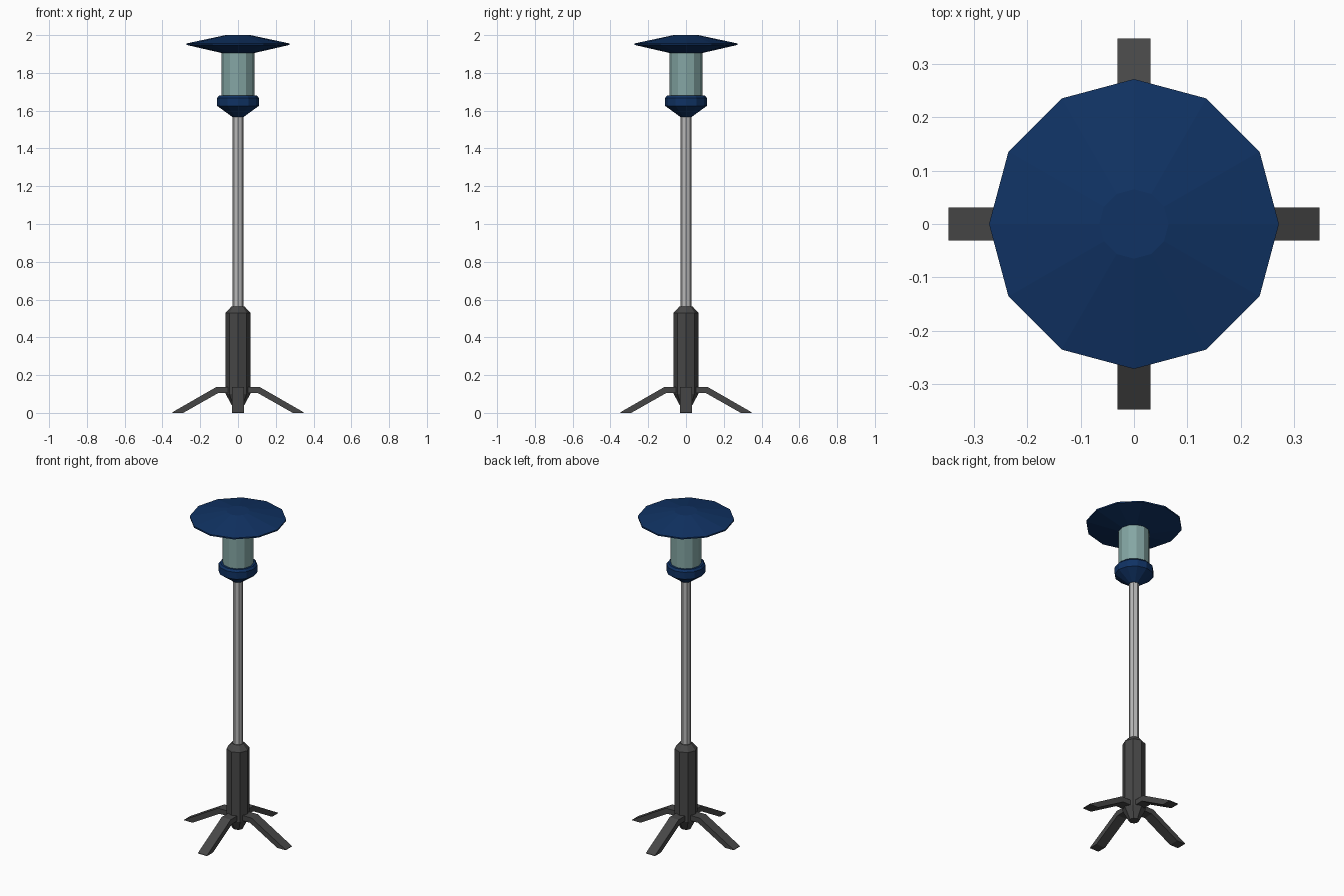
import bpy, bmesh, math
from mathutils import Matrix, Vector

cube = bpy.data.objects.get("Cube")
if cube:
    bpy.data.objects.remove(cube, do_unlink=True)


def material(name, colour):
    mat = bpy.data.materials.new(name)
    mat.use_nodes = True
    rgba = (*colour, 1)
    mat.diffuse_color = rgba
    bsdf = next(n for n in mat.node_tree.nodes if n.type == 'BSDF_PRINCIPLED')
    bsdf.inputs["Base Color"].default_value = rgba
    bsdf.inputs["Roughness"].default_value = 0.7
    return mat


NAVY = material("navy paint", (0.005, 0.032, 0.125))
GLASS = material("pale teal glass", (0.23, 0.38, 0.37))
STEEL = material("light grey steel", (0.48, 0.48, 0.48))
IRON = material("dark grey iron", (0.062, 0.062, 0.062))


def finish(name, bm, mat):
    bmesh.ops.recalc_face_normals(bm, faces=bm.faces)
    mesh = bpy.data.meshes.new(name)
    bm.to_mesh(mesh)
    bm.free()
    mesh.materials.append(mat)
    obj = bpy.data.objects.new(name, mesh)
    bpy.context.collection.objects.link(obj)
    return obj


def lathe(name, profile, sides, mat):
    """Closed faceted solid from (radius, height) points, bottom to top."""
    bm = bmesh.new()
    rings = []
    for r, z in profile:
        rings.append([bm.verts.new((r * math.cos(math.tau * i / sides),
                                    r * math.sin(math.tau * i / sides), z))
                      for i in range(sides)])
    for low, high in zip(rings, rings[1:]):
        for i in range(sides):
            j = (i + 1) % sides
            bm.faces.new((low[i], low[j], high[j], high[i]))
    bm.faces.new(rings[0])
    bm.faces.new(rings[-1])
    return finish(name, bm, mat)


def leg(name, angle):
    """Bent flat bar, its side outline extruded across its width."""
    outline = [(0.04, 0.105), (0.105, 0.105), (0.29, 0), (0.348, 0),
               (0.348, 0.003), (0.115, 0.137), (0.04, 0.137)]
    bm = bmesh.new()
    side = bm.faces.new([bm.verts.new((x, -0.031, z)) for x, z in outline])
    grown = bmesh.ops.extrude_face_region(bm, geom=[side])
    moved = [v for v in grown["geom"] if isinstance(v, bmesh.types.BMVert)]
    bmesh.ops.translate(bm, verts=moved, vec=Vector((0, 0.062, 0)))
    bm.transform(Matrix.Rotation(angle, 4, 'Z'))
    return finish(name, bm, IRON)


# Foot and pole
lathe("base_column", [(0.03, 0.035), (0.065, 0.1), (0.065, 0.53), (0.035, 0.563)], 8, IRON)
lathe("pole", [(0.029, 0.55), (0.029, 1.58)], 8, STEEL)

# Lamp head
lathe("lamp_collar", [(0.03, 1.567), (0.11, 1.625), (0.11, 1.668), (0.1, 1.68)], 12, NAVY)
lathe("lamp_glass", [(0.087, 1.675), (0.087, 1.91)], 12, GLASS)
lathe("lamp_shade", [(0.085, 1.905), (0.272, 1.948), (0.272, 1.956), (0.065, 2.0)], 12, NAVY)

# Four splayed legs
for i, place in enumerate(("left", "back", "right", "front")):
    leg(place + "_leg", i * math.pi / 2)
